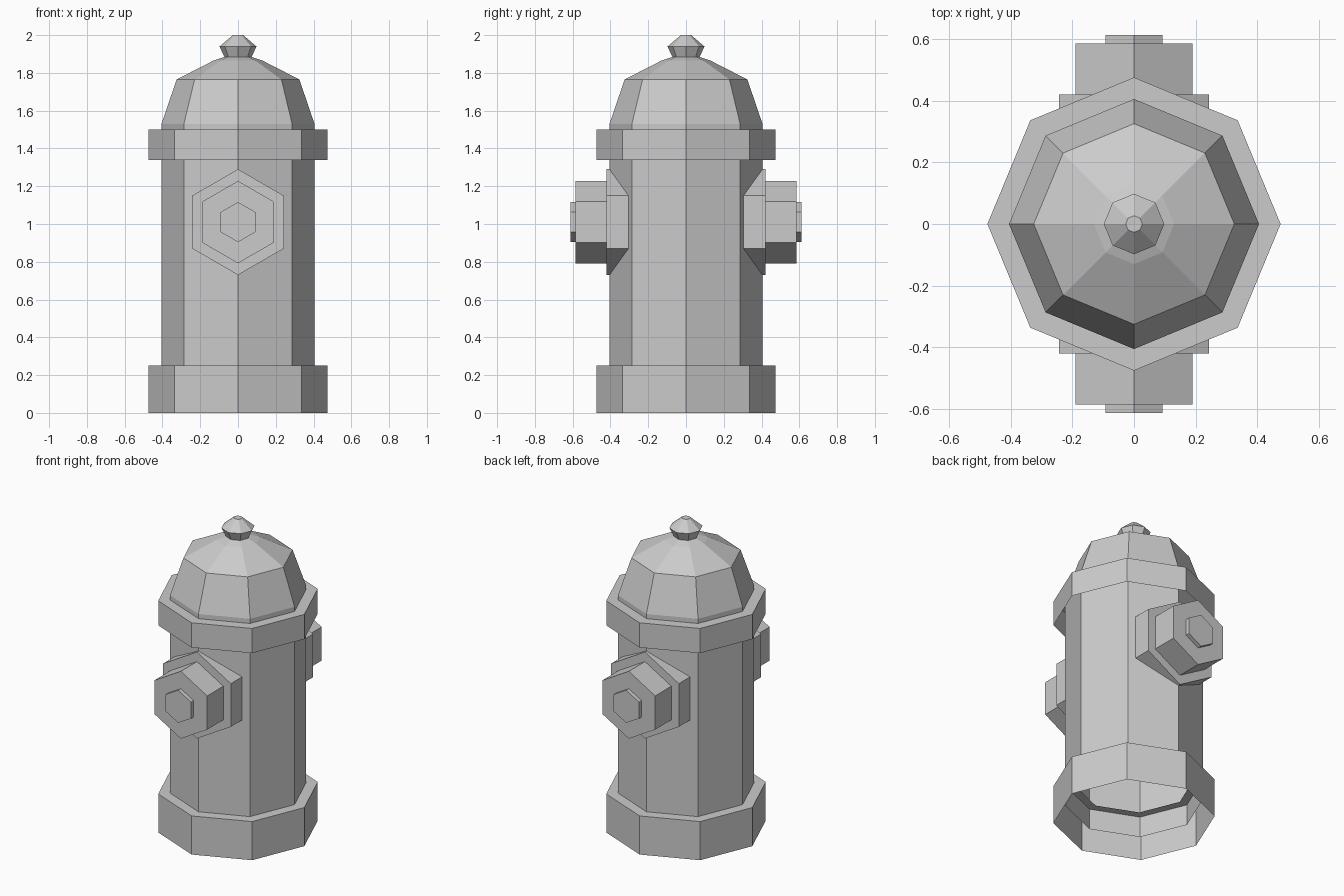
import bpy, bmesh
from math import sin, cos, pi
from mathutils import Matrix

cube = bpy.data.objects.get("Cube")
if cube:
    bpy.data.objects.remove(cube, do_unlink=True)

grey = bpy.data.materials.new("plain grey")
grey.use_nodes = True
colour = (0.6, 0.6, 0.6, 1)
grey.diffuse_color = colour
grey.node_tree.nodes["Principled BSDF"].inputs["Base Color"].default_value = colour


def lathe(name, sides, profile, cap_end=False, matrix=Matrix()):
    """Faceted solid of revolution about z from (radius, height) points."""
    bm = bmesh.new()
    rings = []
    for radius, height in profile:
        rings.append([bm.verts.new((radius * cos(2 * pi * i / sides),
                                    radius * sin(2 * pi * i / sides), height))
                      for i in range(sides)])
    for low, high in zip(rings, rings[1:]):
        for i in range(sides):
            j = (i + 1) % sides
            bm.faces.new((low[i], low[j], high[j], high[i]))
    if cap_end:
        bm.faces.new(rings[-1])
    bm.transform(matrix)
    mesh = bpy.data.meshes.new(name)
    bm.to_mesh(mesh)
    bm.free()
    mesh.materials.append(grey)
    obj = bpy.data.objects.new(name, mesh)
    bpy.context.collection.objects.link(obj)
    return obj


BODY, RIM, HOLE = 0.405, 0.475, 0.35

# Barrel, open below
lathe("barrel", 8, [(BODY, 0.115), (BODY, 1.5)])

# Base and collar: open-bottomed rings with a flat top flange
for name, bottom, top in (("base_ring", 0, 0.25), ("collar_ring", 1.34, 1.5)):
    lathe(name, 8, [(RIM, bottom), (RIM, top), (HOLE, top)])

# Domed lid with its knob
lathe("dome_lid", 8, [(BODY, 1.5), (BODY, 1.53), (0.325, 1.765),
                      (0.13, 1.865), (0.07, 1.885)])
lathe("lid_knob", 8, [(0.07, 1.88), (0.098, 1.94), (0.027, 2.0)], cap_end=True)

# Stepped hexagonal outlets, front and back, with a corner pointing up
outlet = [(0.28, 0.29), (0.28, 0.42), (0.218, 0.42), (0.218, 0.585),
          (0.106, 0.585), (0.106, 0.612)]
for name, turn in (("front_outlet", 0), ("back_outlet", pi)):
    place = (Matrix.Translation((0, 0, 1.01)) @ Matrix.Rotation(turn, 4, "Z")
             @ Matrix.Rotation(pi / 2, 4, "X") @ Matrix.Rotation(pi / 2, 4, "Z"))
    lathe(name, 6, outlet, cap_end=True, matrix=place)
